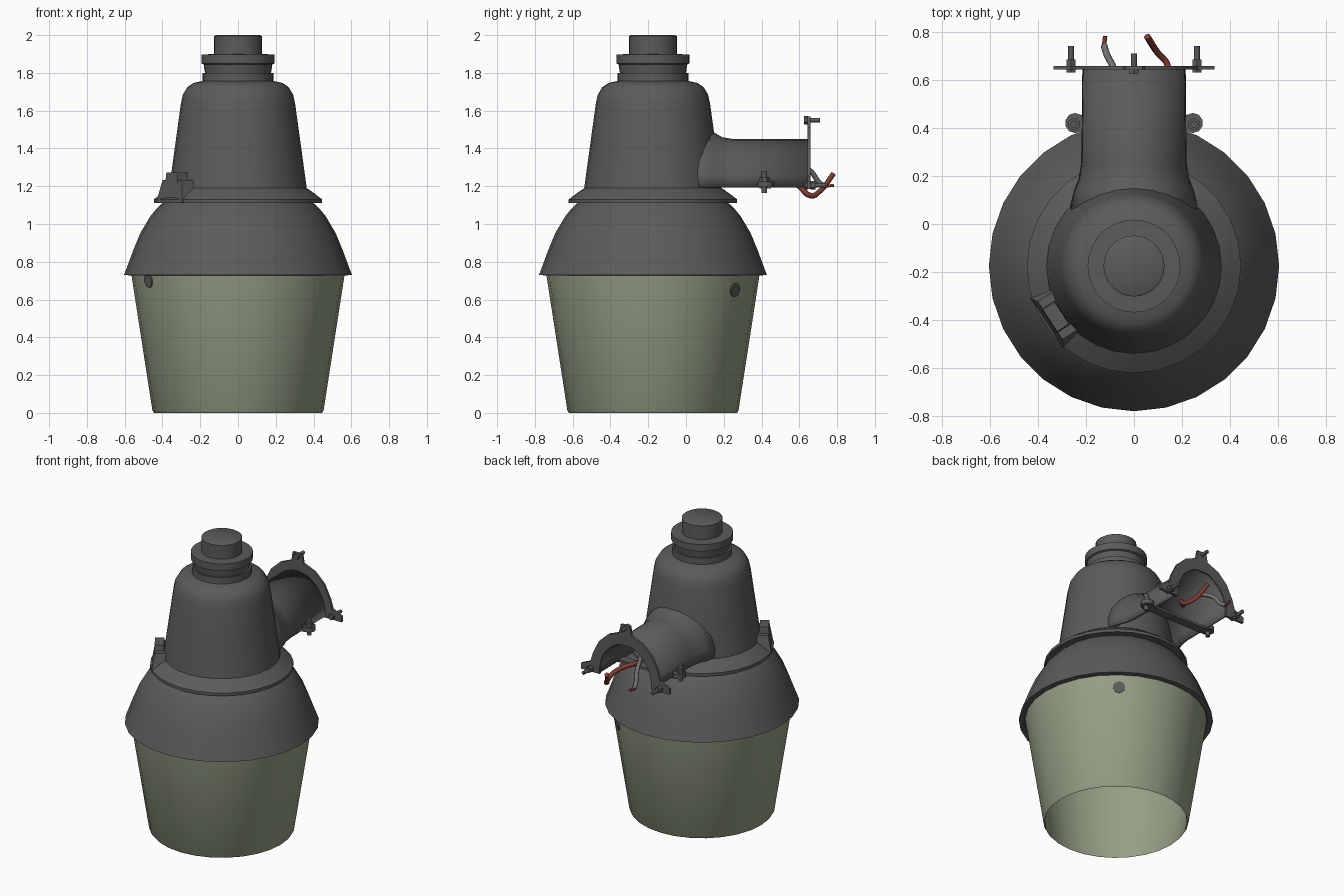
import bpy, bmesh, math
from mathutils import Vector, Matrix

if "Cube" in bpy.data.objects:
    bpy.data.objects.remove(bpy.data.objects["Cube"])

AXIS_Y = -0.175


def material(name, rgb):
    m = bpy.data.materials.new(name)
    m.diffuse_color = (*rgb, 1)
    m.use_nodes = True
    m.node_tree.nodes["Principled BSDF"].inputs["Base Color"].default_value = m.diffuse_color
    return m


GREY = material("painted_metal", (0.105, 0.105, 0.105))
GREEN = material("green_lens", (0.30, 0.345, 0.235))
RED = material("red_wire", (0.22, 0.045, 0.032))
PALE = material("grey_wire", (0.17, 0.17, 0.17))


def finish(name, bm, mat, angle=35):
    bmesh.ops.recalc_face_normals(bm, faces=bm.faces)
    me = bpy.data.meshes.new(name)
    bm.to_mesh(me)
    bm.free()
    me.materials.append(mat)
    me.shade_smooth()
    me.set_sharp_from_angle(angle=math.radians(angle))
    ob = bpy.data.objects.new(name, me)
    bpy.context.collection.objects.link(ob)
    return ob


def lathe(name, profile, mat, sides=28, closed=False):
    """Spin (radius, height) points about the lamp axis."""
    bm = bmesh.new()
    rings = []
    for r, z in profile:
        if r == 0:
            rings.append([bm.verts.new((0, AXIS_Y, z))] * sides)
        else:
            rings.append([bm.verts.new((r * math.cos(2 * math.pi * i / sides),
                                        AXIS_Y + r * math.sin(2 * math.pi * i / sides), z))
                          for i in range(sides)])
    pairs = list(zip(rings, rings[1:])) + ([(rings[-1], rings[0])] if closed else [])
    for a, b in pairs:
        for i in range(sides):
            j = (i + 1) % sides
            bm.faces.new(list(dict.fromkeys((a[i], a[j], b[j], b[i]))))
    return finish(name, bm, mat)


def rod(name, start, end, radius, mat=GREY, sides=8):
    a, b = Vector(start), Vector(end)
    bm = bmesh.new()
    rot = (b - a).to_track_quat('Z', 'Y').to_matrix().to_4x4()
    bmesh.ops.create_cone(bm, cap_ends=True, segments=sides, radius1=radius, radius2=radius,
                          depth=(b - a).length, matrix=Matrix.Translation((a + b) / 2) @ rot)
    return finish(name, bm, mat, 50)


def wire(name, points, radius, mat):
    cu = bpy.data.curves.new(name, 'CURVE')
    cu.dimensions = '3D'
    cu.bevel_depth, cu.bevel_resolution, cu.resolution_u = radius, 1, 4
    cu.use_fill_caps = True
    sp = cu.splines.new('BEZIER')
    sp.bezier_points.add(len(points) - 1)
    for p, co in zip(sp.bezier_points, points):
        p.co = co
        p.handle_left_type = p.handle_right_type = 'AUTO'
    cu.materials.append(mat)
    ob = bpy.data.objects.new(name, cu)
    bpy.context.collection.objects.link(ob)


# Open-bottomed tapered lens
lathe("lens", [(0.445, 0.0), (0.453, 0.012), (0.565, 0.735), (0.553, 0.735), (0.441, 0.012)],
      GREEN, closed=True)

# Flared hood, with an underside lip that meets the lens
lathe("hood", [(0.55, 0.75), (0.57, 0.728), (0.604, 0.73), (0.592, 0.76), (0.555, 0.86),
               (0.518, 0.95), (0.465, 1.04), (0.43, 1.083), (0.395, 1.115), (0, 1.115)], GREY)

# Tapered housing with its base flange and rounded shoulder
lathe("housing", [(0, 1.11), (0.446, 1.11), (0.446, 1.13), (0.40, 1.165), (0.364, 1.19),
                  (0.331, 1.43), (0.302, 1.64), (0.292, 1.685), (0.268, 1.725),
                  (0.235, 1.747), (0.187, 1.757), (0.187, 1.80), (0, 1.80)], GREY)

# Sensor collar and cap
lathe("collar", [(0, 1.795), (0.175, 1.80), (0.182, 1.845), (0.193, 1.85), (0.193, 1.897),
                 (0.13, 1.90), (0, 1.90)], GREY)
lathe("sensor_cap", [(0.127, 1.89), (0.127, 1.994), (0.118, 2.0), (0, 2.0)], GREY)

# Arched, open-bottomed support arm that flares into the housing
bm = bmesh.new()
rows = []
for y, half, top in [(0.03, 0.275, 1.53), (0.14, 0.25, 1.49), (0.19, 0.23, 1.46),
                     (0.25, 0.22, 1.45), (0.65, 0.215, 1.45)]:
    rows.append([bm.verts.new((half * math.cos(math.pi * k / 14), y,
                               1.195 + (top - 1.195) * math.sin(math.pi * k / 14)))
                 for k in range(15)])
for a, b in zip(rows, rows[1:]):
    for k in range(14):
        bm.faces.new((a[k], a[k + 1], b[k + 1], b[k]))
arm = finish("support_arm", bm, GREY)
mod = arm.modifiers.new("thickness", 'SOLIDIFY')
mod.thickness, mod.offset = 0.02, 1
if arm.data.polygons[30].normal.z > 0:
    mod.offset = -1

# Horseshoe mounting plate with three ears
half_outer = [(0, 1.57), (0.035, 1.57), (0.045, 1.51), (0.13, 1.475), (0.20, 1.41),
              (0.245, 1.32), (0.265, 1.255), (0.335, 1.225), (0.335, 1.185), (0.23, 1.185)]
half_inner = [(0, 1.43), (0.03, 1.43), (0.06, 1.425), (0.10, 1.40), (0.145, 1.36),
              (0.175, 1.31), (0.19, 1.26), (0.195, 1.23), (0.195, 1.21), (0.195, 1.185)]
bm = bmesh.new()
for s in (-1, 1):
    o = [bm.verts.new((s * x, 0.642, z)) for x, z in half_outer]
    n = [bm.verts.new((s * x, 0.642, z)) for x, z in half_inner]
    for k in range(len(o) - 1):
        bm.faces.new((o[k], o[k + 1], n[k + 1], n[k]))
bmesh.ops.remove_doubles(bm, verts=bm.verts, dist=0.0005)
bmesh.ops.recalc_face_normals(bm, faces=bm.faces)
ext = bmesh.ops.extrude_face_region(bm, geom=bm.faces[:])
bmesh.ops.translate(bm, vec=(0, 0.016, 0),
                    verts=[v for v in ext["geom"] if isinstance(v, bmesh.types.BMVert)])
finish("mounting_plate", bm, GREY)

# Plate bolts with heads
for x, z, y0, y1 in [(0, 1.55, 0.625, 0.71), (-0.262, 1.205, 0.63, 0.74), (0.262, 1.205, 0.63, 0.74)]:
    rod("plate_bolt", (x, y0, z), (x, y1, z), 0.012)
    rod("plate_bolt_head", (x, y0, z), (x, 0.645, z), 0.022, sides=6)
    if x:
        rod("plate_bolt_nut", (x, 0.658, z), (x, 0.685, z), 0.022, sides=6)

# Clamp lugs and screws on both sides of the arm, with a strap below
for s in (-1, 1):
    rod("clamp_lug", (s * 0.245, 0.42, 1.195), (s * 0.245, 0.42, 1.225), 0.042, sides=10)
    rod("clamp_screw", (s * 0.25, 0.415, 1.165), (s * 0.25, 0.415, 1.28), 0.015)
    rod("clamp_nut", (s * 0.25, 0.415, 1.225), (s * 0.25, 0.415, 1.25), 0.026, sides=6)
bm = bmesh.new()
bmesh.ops.create_cube(bm, matrix=Matrix.Translation((0, 0.42, 1.195)) @ Matrix.Diagonal((0.46, 0.06, 0.016, 1)))
finish("clamp_strap", bm, GREY)

# Latch pad and raised block on the front left of the flange
ang = math.radians(213)
turn = Matrix.Translation((0, AXIS_Y, 0)) @ Matrix.Rotation(ang, 4, 'Z')
for name, r0, r1, width, z0, z1, taper in [("latch_pad", 0.28, 0.435, 0.25, 1.115, 1.232, 0.75),
                                           ("latch_block", 0.355, 0.42, 0.12, 1.22, 1.272, 0.9)]:
    bm = bmesh.new()
    bmesh.ops.create_cube(bm, matrix=turn @ Matrix.Translation(((r0 + r1) / 2, 0, (z0 + z1) / 2))
                          @ Matrix.Diagonal((r1 - r0, width, z1 - z0, 1)))
    mid = turn @ Vector(((r0 + r1) / 2, 0, 0))
    for v in bm.verts:
        if v.co.z > (z0 + z1) / 2:
            v.co.x = mid.x + (v.co.x - mid.x) * taper
            v.co.y = mid.y + (v.co.y - mid.y) * taper
    finish(name, bm, GREY)

# Dark spots on the lens
for deg, z in [(212, 0.70), (52, 0.65)]:
    r = 0.453 + (z - 0.012) * 0.155
    d = Vector((math.cos(math.radians(deg)), math.sin(math.radians(deg)), -0.155))
    c = Vector((d.x * r, AXIS_Y + d.y * r, z))
    rod("lens_spot", c - d * 0.004, c + d * 0.003, 0.038, sides=12)

# Loose wires hanging from the arm
wire("red_wire", [(0.02, 0.50, 1.25), (0.12, 0.60, 1.20), (0.14, 0.66, 1.15),
                  (0.10, 0.71, 1.175), (0.055, 0.78, 1.265)], 0.015, RED)
wire("grey_wire", [(-0.05, 0.56, 1.33), (-0.09, 0.66, 1.28), (-0.115, 0.71, 1.215),
                   (-0.125, 0.745, 1.20)], 0.014, PALE)
wire("grey_wire_tip", [(-0.125, 0.74, 1.20), (-0.12, 0.782, 1.205)], 0.009, RED)
